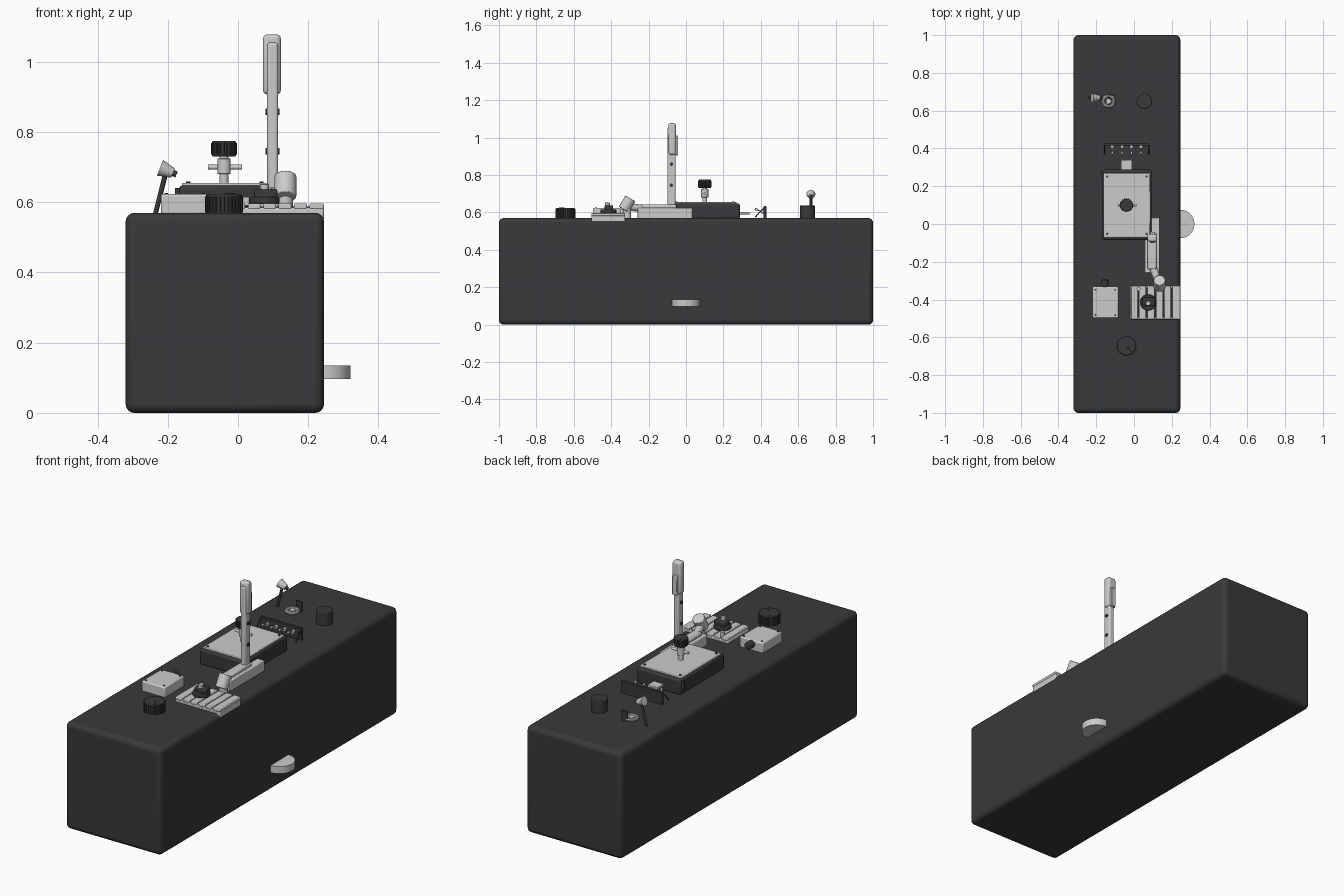
import bpy, math
from mathutils import Vector

dark = bpy.data.materials.new("dark")
dark.diffuse_color = (0.04, 0.041, 0.043, 1)


def finish(o, name, mat, bevel=0, seg=2):
    o.name = name
    if mat:
        o.data.materials.append(mat)
    if bevel:
        m = o.modifiers.new("bevel", 'BEVEL')
        m.width, m.segments, m.limit_method = bevel, seg, 'ANGLE'
    bpy.ops.object.shade_smooth_by_angle(angle=math.radians(35))
    return o


def box(name, x, y, z, mat=None, bevel=0, seg=2):
    """Box from (min, max) ranges."""
    bpy.ops.mesh.primitive_cube_add(size=1, location=[(a + b) / 2 for a, b in (x, y, z)])
    o = bpy.context.object
    o.scale = [b - a for a, b in (x, y, z)]
    bpy.ops.object.transform_apply(location=False, rotation=False, scale=True)
    return finish(o, name, mat, bevel, seg)


def rod(name, p, q, r, mat=None, r2=None, n=32, bevel=0):
    """Cylinder or cone from p to q."""
    p, q = Vector(p), Vector(q)
    d = q - p
    bpy.ops.mesh.primitive_cone_add(vertices=n, radius1=r, radius2=r if r2 is None else r2,
                                    depth=d.length, location=(p + q) / 2,
                                    rotation=d.to_track_quat('Z', 'Y').to_euler())
    return finish(bpy.context.object, name, mat, bevel)


def knob(name, x, y, z0, z1, r, ribs=0):
    """Upright dark knob, optionally with grip ribs."""
    rod(name, (x, y, z0), (x, y, z1), r, dark, bevel=0.004)
    for i in range(ribs):
        a = 2 * math.pi * i / ribs
        c, s = x + r * math.cos(a), y + r * math.sin(a)
        rod(name + "_rib", (c, s, z0 + 0.006), (c, s, z1 - 0.006), 0.003, dark, n=8)


def corner_screws(name, x, y, z, inset, r):
    for a in (x[0] + inset, x[1] - inset):
        for b in (y[0] + inset, y[1] - inset):
            rod(name, (a, b, z - 0.003), (a, b, z + 0.003), r, dark, n=12)


# main body and side half-disc foot rest
box("body", (-0.32, 0.245), (-1, 1), (0, 0.57), dark, 0.025, 4)
rod("side_disc", (0.245, 0, 0.097), (0.245, 0, 0.135), 0.075, n=48)

# central raised housing with cover plate
box("housing", (-0.168, 0.093), (-0.085, 0.288), (0.565, 0.648), dark, 0.01)
px, py = (-0.16, 0.085), (-0.07, 0.27)
box("cover_plate", px, py, (0.645, 0.655), None, 0.003)
corner_screws("cover_screw", px, py, 0.656, 0.018, 0.006)
rod("housing_latch", (-0.172, 0.27, 0.59), (-0.172, 0.27, 0.64), 0.008, dark, n=12)
box("rear_tab", (-0.07, -0.01), (0.285, 0.34), (0.59, 0.603), None, 0.002)

# valve on the cover plate
rod("valve_stem", (-0.04, 0.1, 0.65), (-0.04, 0.1, 0.74), 0.013)
rod("valve_collar", (-0.04, 0.1, 0.68), (-0.04, 0.1, 0.725), 0.019, bevel=0.002)
rod("valve_crossbar", (-0.085, 0.1, 0.7), (0.012, 0.1, 0.7), 0.007, n=16)
knob("valve_cap", -0.04, 0.1, 0.73, 0.775, 0.034, 20)

# arm base and mast
box("arm_base", (0.055, 0.135), (-0.26, 0.035), (0.565, 0.623), None, 0.004)
box("arm_top", (0.071, 0.12), (-0.24, -0.05), (0.62, 0.642), None, 0.008)
box("mast", (0.083, 0.114), (-0.1, -0.056), (0.6, 1.055), None, 0.008, 3)
box("mast_sleeve", (0.071, 0.122), (-0.094, -0.054), (0.907, 1.078), None, 0.012, 3)
box("mast_clip", (0.085, 0.112), (-0.056, -0.042), (0.905, 1.01), None, 0.003)
for z in (0.745, 0.858):
    rod("mast_bolt", (0.079, -0.078, z), (0.118, -0.078, z), 0.009, dark, n=16)

# tilted socket in front of the arm
rod("tilted_socket", (0.135, -0.333, 0.615), (0.135, -0.297, 0.675), 0.031, bevel=0.003)
rod("socket_foot", (0.135, -0.315, 0.565), (0.135, -0.315, 0.625), 0.022)
rod("socket_link", (0.1, -0.23, 0.62), (0.13, -0.31, 0.63), 0.02)

# slatted plate over the right edge
box("slat_base", (-0.02, 0.245), (-0.505, -0.325), (0.548, 0.585), None, 0.006)
edges = (-0.02, 0.024, 0.068, 0.112, 0.156, 0.2, 0.245)
for a, b in zip(edges, edges[1:]):
    box("slat", (a + 0.004, b - 0.004 * (b < 0.24)), (-0.505, -0.325), (0.58, 0.597), None, 0.004)
for a in edges[1:-1]:
    box("slat_groove", (a - 0.004, a + 0.004), (-0.495, -0.335), (0.583, 0.588), dark)
rod("slat_screw", (0.025, -0.343, 0.59), (0.025, -0.343, 0.615), 0.011, n=16)

# clamp on the slatted plate
knob("clamp_base", 0.075, -0.415, 0.595, 0.615, 0.043)
box("clamp_block", (0.045, 0.112), (-0.435, -0.39), (0.61, 0.638), dark, 0.006)
rod("clamp_pin", (0.075, -0.42, 0.63), (0.075, -0.42, 0.652), 0.013, n=20, bevel=0.002)

# small light control box with side knob
bx, by = (-0.22, -0.083), (-0.498, -0.332)
box("control_box", bx, by, (0.565, 0.623), None, 0.006)
corner_screws("box_screw", bx, by, 0.623, 0.016, 0.005)
rod("box_side_knob", (-0.155, -0.335, 0.603), (-0.155, -0.295, 0.603), 0.019, dark, n=20, bevel=0.003)

# front dial with pointer, rear knob
knob("front_dial", -0.04, -0.645, 0.565, 0.623, 0.051, 28)
p = rod("dial_pointer", (-0.035, -0.65, 0.623), (-0.008, -0.678, 0.623), 0.003, dark, n=8)
knob("rear_knob", 0.055, 0.65, 0.565, 0.637, 0.041)

# rear switch panel with levers
box("switch_panel", (-0.16, 0.083), (0.415, 0.43), (0.565, 0.633), dark, 0.002)
for x in (-0.115, -0.063, -0.013, 0.037):
    rod("switch_bushing", (x, 0.418, 0.605), (x, 0.403, 0.605), 0.01, n=12)
    rod("switch_lever", (x, 0.41, 0.605), (x, 0.372, 0.617), 0.003, n=8)
    rod("switch_tip", (x, 0.38, 0.615), (x, 0.368, 0.618), 0.006, n=12)
for x in (-0.157, 0.08):
    rod("panel_brace", (x, 0.42, 0.628), (x, 0.37, 0.575), 0.003, dark, n=8)

# rear ring, small marker plate and lamp
bpy.ops.mesh.primitive_torus_add(location=(-0.135, 0.65, 0.58), major_radius=0.028,
                                 minor_radius=0.009, major_segments=32, minor_segments=10)
finish(bpy.context.object, "ring", None)
rod("ring_hub", (-0.135, 0.65, 0.565), (-0.135, 0.65, 0.585), 0.014, n=20)
for i in range(3):
    a = 2 * math.pi * i / 3
    rod("ring_spoke", (-0.135, 0.65, 0.58),
        (-0.135 + 0.028 * math.cos(a), 0.65 + 0.028 * math.sin(a), 0.58), 0.005, n=8)
box("marker_plate", (-0.135, -0.1), (0.68, 0.685), (0.565, 0.625), dark)
rod("lamp_arm", (-0.237, 0.668, 0.56), (-0.208, 0.668, 0.675), 0.007, dark, n=12)
rod("lamp_head", (-0.185, 0.668, 0.683), (-0.222, 0.668, 0.698), 0.014, None, 0.024, n=24)
rod("lamp_cap", (-0.175, 0.668, 0.679), (-0.187, 0.668, 0.684), 0.009, dark, n=16)
